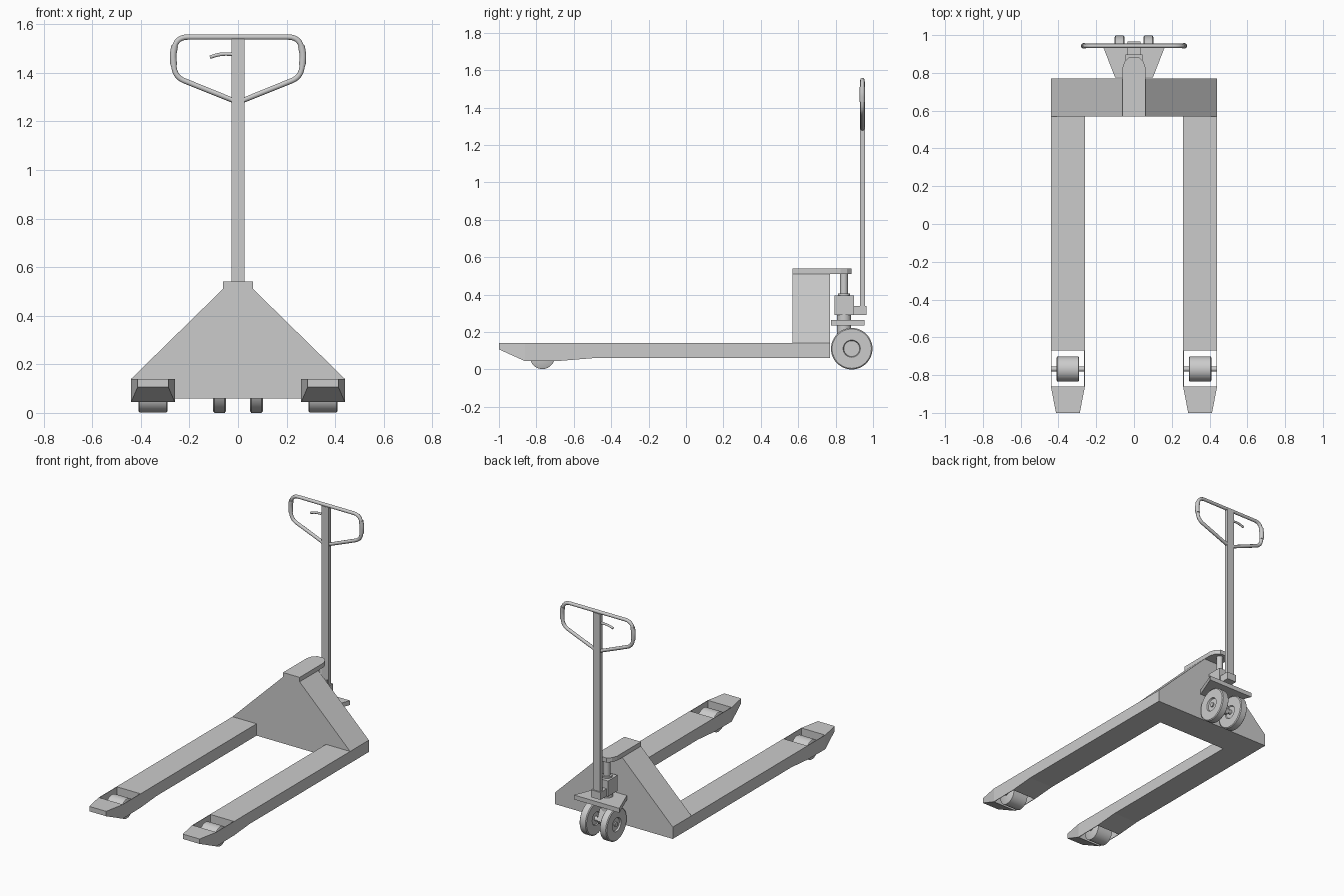
import bpy, bmesh
from math import sin, cos, pi
from mathutils import Vector

if "Cube" in bpy.data.objects:
    bpy.data.objects.remove(bpy.data.objects["Cube"])


def finish(name, bm, mirror=False, smooth=True):
    bmesh.ops.recalc_face_normals(bm, faces=bm.faces)
    me = bpy.data.meshes.new(name)
    bm.to_mesh(me)
    bm.free()
    ob = bpy.data.objects.new(name, me)
    bpy.context.collection.objects.link(ob)
    bpy.ops.object.select_all(action='DESELECT')
    ob.select_set(True)
    bpy.context.view_layer.objects.active = ob
    if smooth:
        bpy.ops.object.shade_smooth_by_angle(angle=0.6)
    if mirror:
        ob.modifiers.new("mirror", 'MIRROR').use_mirror_merge = False
    return ob


def bridge(bm, a, b):
    """Solid between two matching outlines."""
    va, vb = [bm.verts.new(p) for p in a], [bm.verts.new(p) for p in b]
    bm.faces.new(va)
    bm.faces.new(vb)
    n = len(a)
    for i in range(n):
        j = (i + 1) % n
        bm.faces.new((va[i], va[j], vb[j], vb[i]))


def place(axis, t, u, v):
    return {'x': (t, u, v), 'y': (u, t, v), 'z': (u, v, t)}[axis]


def prism(bm, axis, pts, t0, t1):
    bridge(bm, [place(axis, t0, *p) for p in pts], [place(axis, t1, *p) for p in pts])


def solid(name, axis, pts, t0, t1, mirror=False):
    bm = bmesh.new()
    prism(bm, axis, pts, t0, t1)
    return finish(name, bm, mirror, False)


def box(name, x, y, z):
    return solid(name, 'z', [(x[0], y[0]), (x[1], y[0]), (x[1], y[1]), (x[0], y[1])], *z)


def lathe(name, axis, u, v, profile, mirror=False, n=40):
    """Revolve (position, radius) pairs around an axis through u, v."""
    bm = bmesh.new()
    rings = [[bm.verts.new(place(axis, t, u + r * cos(2 * pi * i / n), v + r * sin(2 * pi * i / n)))
              for i in range(n)] for t, r in profile]
    for a, b in zip(rings, rings[1:]):
        for i in range(n):
            j = (i + 1) % n
            bm.faces.new((a[i], a[j], b[j], b[i]))
    bm.faces.new(rings[0])
    bm.faces.new(rings[-1])
    return finish(name, bm, mirror)


def tube(name, pts, radius, y, cyclic=False):
    """Round bar through (x, z, corner radius) points, corners rounded."""
    path, n = [], len(pts)
    for i, (x, z, r) in enumerate(pts):
        p = Vector((x, y, z))
        if r == 0:
            path.append(p)
            continue
        q, s = pts[i - 1], pts[(i + 1) % n]
        a = p + (Vector((q[0], y, q[1])) - p).normalized() * r
        b = p + (Vector((s[0], y, s[1])) - p).normalized() * r
        for k in range(7):
            t = k / 6
            path.append(a * (1 - t) ** 2 + p * 2 * t * (1 - t) + b * t ** 2)
    cu = bpy.data.curves.new(name, 'CURVE')
    cu.dimensions = '3D'
    cu.bevel_depth = radius
    cu.bevel_resolution = 3
    cu.use_fill_caps = True
    sp = cu.splines.new('POLY')
    sp.points.add(len(path) - 1)
    for pt, co in zip(sp.points, path):
        pt.co = (*co, 1)
    sp.use_cyclic_u = cyclic
    ob = bpy.data.objects.new(name, cu)
    bpy.context.collection.objects.link(ob)
    bpy.ops.object.select_all(action='DESELECT')
    ob.select_set(True)
    bpy.context.view_layer.objects.active = ob
    bpy.ops.object.convert(target='MESH')
    bpy.ops.object.shade_smooth_by_angle(angle=0.8)
    return ob


# Forks: beam, thin walls beside the roller window, tapered tip
bm = bmesh.new()
prism(bm, 'x', [(-.67, .14), (.58, .14), (.58, .06), (-.5, .06), (-.67, .046)], .26, .44)
wall = [(-.86, .14), (-.67, .14), (-.67, .046), (-.86, .044)]
prism(bm, 'x', wall, .26, .264)
prism(bm, 'x', wall, .436, .44)
bridge(bm, [(.26, -.86, .044), (.44, -.86, .044), (.44, -.86, .14), (.26, -.86, .14)],
       [(.287, -1, .107), (.413, -1, .107), (.413, -1, .14), (.287, -1, .14)])
finish("forks", bm, True, False)

# Load rollers and their axles
lathe("fork_rollers", 'x', -.768, .068, [(.29, .06), (.294, .066), (.406, .066), (.41, .06)], True)
lathe("roller_axles", 'x', -.768, .075, [(.26, .013), (.44, .013)], True, 20)

# Body and top plate
solid("body", 'y', [(-.44, .06), (.44, .06), (.44, .14), (.062, .51), (-.062, .51), (-.44, .14)], .57, .77)
solid("top_plate", 'z', [(-.062, .57), (.062, .57), (.062, .825), (.05, .86), (.025, .885),
                         (-.025, .885), (-.05, .86), (-.062, .825)], .51, .54)

# Hydraulic pump
lathe("pump_rod", 'z', 0, .845, [(.38, .021), (.515, .021)])
lathe("pump_cylinder", 'z', 0, .845, [(.15, .038), (.3, .038)])
box("pump_block", (-.045, .045), (.795, .898), (.29, .395))
lathe("pump_collar", 'z', 0, .845, [(.39, .033), (.405, .033)])

# Steering plate, wheel bracket and steering wheels
solid("steering_plate", 'z', [(-.1, .775), (.1, .775), (.17, .955), (-.17, .955)], .235, .265)
solid("wheel_bracket", 'x', [(.82, .2), (.87, .2), (.91, .11), (.895, .085), (.865, .09)], -.03, .03)
lathe("steering_wheels", 'x', .886, .111,
      [(.056, .04), (.05, .045), (.05, .105), (.055, .111), (.097, .111), (.102, .105),
       (.102, .046), (.092, .042)], True, 48)
lathe("wheel_axle", 'x', .886, .111, [(-.1, .015), (.1, .015)], n=20)

# Pull handle
box("handle_mount", (-.035, .035), (.895, .965), (.29, .34))
box("handle_column", (-.027, .027), (.931, .956), (.3, 1.54))
tube("handle_loop", [(0, 1.278, 0), (.258, 1.382, .04), (.27, 1.47, .03), (.252, 1.547, .045),
                     (-.252, 1.547, .045), (-.27, 1.47, .03), (-.258, 1.382, .04)], .0115, .943, True)
for s, side in ((1, "right"), (-1, "left")):
    tube(side + "_grip", [(s * .2645, 1.43, 0), (s * .268, 1.47, .015), (s * .261, 1.51, 0)], .0145, .943)
tube("release_lever", [(0, 1.476, 0), (-.075, 1.478, .03), (-.115, 1.464, 0)], .0075, .943)
